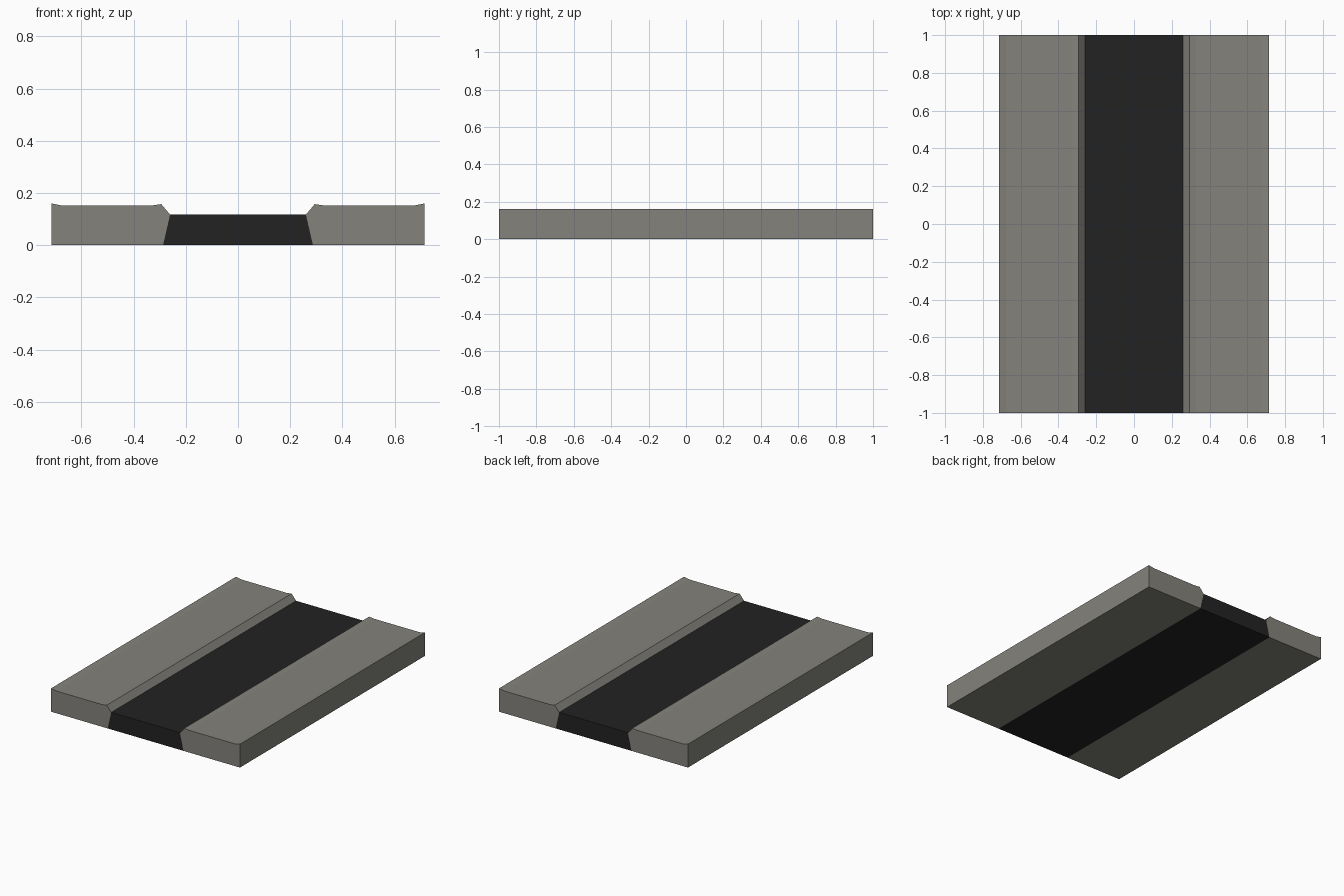
import bpy, bmesh

if "Cube" in bpy.data.objects:
    bpy.data.objects.remove(bpy.data.objects["Cube"])


def material(name, rgb):
    m = bpy.data.materials.new(name)
    m.diffuse_color = (*rgb, 1.0)
    m.use_nodes = True
    m.node_tree.nodes["Principled BSDF"].inputs["Base Color"].default_value = m.diffuse_color
    return m


def extrude_profile(name, profile, mat):
    """Sweep an x-z profile along y from -1 to 1."""
    bm = bmesh.new()
    face = bm.faces.new([bm.verts.new((x, -1, z)) for x, z in profile])
    ext = bmesh.ops.extrude_face_region(bm, geom=[face], use_keep_orig=True)
    verts = [g for g in ext["geom"] if isinstance(g, bmesh.types.BMVert)]
    bmesh.ops.translate(bm, verts=verts, vec=(0, 2, 0))
    bmesh.ops.recalc_face_normals(bm, faces=bm.faces)
    mesh = bpy.data.meshes.new(name)
    bm.to_mesh(mesh)
    bm.free()
    mesh.materials.append(mat)
    ob = bpy.data.objects.new(name, mesh)
    bpy.context.collection.objects.link(ob)
    return ob


stone = material("grey stone", (0.23, 0.225, 0.2))
asphalt = material("dark asphalt", (0.0165, 0.0165, 0.0165))

# Raised side slabs with slightly lifted rims and a bevel down to the channel
slab = [(0.287, 0), (0.715, 0), (0.715, 0.16), (0.675, 0.152),
        (0.329, 0.152), (0.294, 0.157), (0.26, 0.117)]
for name, s in (("left_slab", -1), ("right_slab", 1)):
    extrude_profile(name, [(s * x, z) for x, z in slab], stone)

# Sunken middle strip, wider at the base
extrude_profile("middle_strip",
                [(-0.287, 0), (0.287, 0), (0.26, 0.117), (-0.26, 0.117)], asphalt)
